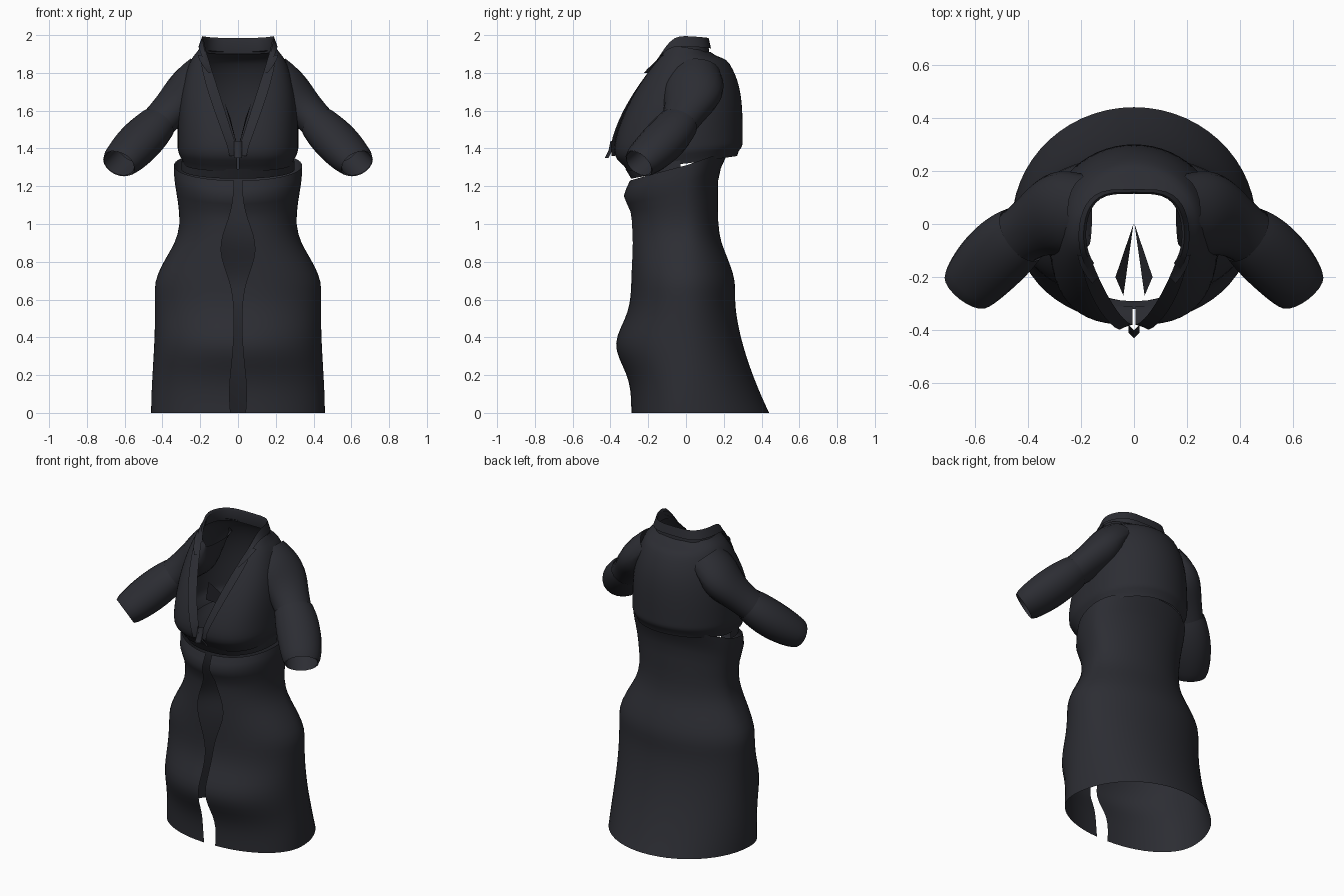
import bpy, bmesh
from math import sin, cos, asin, exp, pi
from mathutils import Vector

if "Cube" in bpy.data.objects:
    bpy.data.objects.remove(bpy.data.objects["Cube"])

cloth = bpy.data.materials.new("charcoal cloth")
cloth.use_nodes = True
charcoal = (0.025, 0.026, 0.033, 1)
cloth.diffuse_color = charcoal
cloth.node_tree.nodes["Principled BSDF"].inputs["Base Color"].default_value = charcoal


def bump(value, centre, spread):
    """Soft swelling that is one at its centre."""
    return exp(-((value - centre) / spread) ** 2)


def step(value, start, end):
    """Smooth change from zero to one."""
    s = min(1, max(0, (value - start) / (end - start)))
    return s * s * (3 - 2 * s)


def spread_values(start, end, count):
    return [start + (end - start) * i / count for i in range(count + 1)]


def sheet(name, rows, tube=False):
    """Skin a grid of points, then mirror it to the other side."""
    bm = bmesh.new()
    grid = [[bm.verts.new(point) for point in row] for row in rows]
    for low, high in zip(grid, grid[1:]):
        for j in range(len(low) - 1):
            bm.faces.new((low[j], low[j + 1], high[j + 1], high[j]))
    if tube:
        bmesh.ops.remove_doubles(bm, verts=bm.verts, dist=0.001)
        bmesh.ops.recalc_face_normals(bm, faces=bm.faces)
    mesh = bpy.data.meshes.new(name)
    bm.to_mesh(mesh)
    bm.free()
    mesh.materials.append(cloth)
    garment_part = bpy.data.objects.new(name, mesh)
    bpy.context.collection.objects.link(garment_part)
    mirror = garment_part.modifiers.new("mirror", "MIRROR")
    mirror.merge_threshold = 0.002
    bpy.ops.object.select_all(action="DESELECT")
    garment_part.select_set(True)
    bpy.context.view_layer.objects.active = garment_part
    bpy.ops.object.shade_smooth_by_angle(angle=0.8)


def half_ring(section, sweep=None, lift=0, steps=28):
    """Half a cross-section, from the front opening round towards the back.
    A lifted strip leaves the cloth gradually, starting flush at its edge."""
    height, width, front, back, gap, rise, front_power = section
    edge = asin((gap / width) ** (1 / front_power))
    last = pi if sweep is None else edge + sweep
    points = []
    for i, angle in enumerate(spread_values(edge, last, steps)):
        turn = cos(angle)
        depth, power = (-front, front_power) if turn > 0 else (back, 1)
        x = width * max(0, sin(angle)) ** power
        y = depth * abs(turn) ** power - lift * i / steps
        points.append((x, y, height + rise * (1 - turn) / 2))
    return points


def skirt_section(z):
    """Flared hem, full hips and a narrow waist."""
    waist = step(z, 0.66, 1)
    width = 0.44 + 0.02 * (1 - step(z, 0, 0.5)) - 0.13 * waist + 0.03 * step(z, 1, 1.2)
    front = 0.29 + 0.08 * bump(z, 0.36, 0.15) + 0.04 * bump(z, 1.15, 0.06)
    back = 0.26 - 0.09 * waist + 0.18 * max(0, 1 - z / 0.6) ** 1.6
    back += 0.06 * step(z, 1.1, 1.25)
    gap = 0.02 + 0.07 * bump(z, 0.87, 0.17) + 0.025 * bump(z, 0.1, 0.2)
    return z, width, front, back, gap, 0.16 * step(z, 0.9, 1.2), 0.95


def bodice_section(z):
    """Full bust, closing in towards the neck while the opening widens."""
    climb = max(0, (z - 1.4) / 0.56)
    tuck = bump(z, 1.28, 0.05)
    width = 0.32 - 0.12 * climb ** 3 - 0.03 * tuck
    front = 0.38 - 0.28 * climb ** 1.5 - 0.07 * tuck
    back = 0.3 - 0.17 * climb ** 4 - 0.03 * tuck
    gap = 0.005 + 0.18 * climb
    rise = 0.08 * (1 - step(z, 1.28, 1.5)) - 0.05 * step(z, 1.85, 1.96)
    return z, width, front, back, gap, rise, 0.72


sheet("skirt", [half_ring(skirt_section(z)) for z in spread_values(0, 1.23, 30)])
sheet("bodice", [half_ring(bodice_section(z)) for z in spread_values(1.28, 1.96, 24)])

# Lapels fold back from the front edges, with a pointed collar tip above
sheet("lapel", [half_ring(bodice_section(z), 0.08 + 0.4 * (z - 1.4), 0.02, 4)
                for z in spread_values(1.36, 1.84, 10)])
sheet("collar_tip", [half_ring(bodice_section(z), 0.1 + 3 * (z - 1.8), 0.03, 4)
                     for z in spread_values(1.8, 1.9, 4)])


def collar_row(scale, lift):
    """Line round the neck, dipping at the front and the nape."""
    points = []
    for angle in spread_values(-0.8, pi / 2, 14):
        dip = 0.01 if angle > 0 else 0.16
        x = 0.19 * max(0, cos(angle)) ** 0.5
        y = 0.16 * sin(angle) - 0.04
        height = 1.93 - dip * sin(angle) ** 2 + lift * step(angle, -1.2, 0.2)
        points.append((x * scale, y * scale, height))
    points[-1] = (0, *points[-1][1:])
    return points


# Standing collar with a rolled fold outside
sheet("collar", [collar_row(1.04, -0.02), collar_row(0.95, 0.05),
                 collar_row(1, 0.065), collar_row(1.1, 0.01)])


def arm_tube(name, start, end, radius, extra, sides=20):
    """Tube along the bent arm line, opening out below the shoulder."""
    rows = []
    for t in spread_values(start, end, 16):
        centre = Vector((0.17 + 0.46 * t, 0.05 - 0.3 * t * t, 1.8 - 0.48 * t))
        along = Vector((0.46, -0.6 * t, -0.48)).normalized()
        across = along.cross(Vector((0, 0, 1))).normalized()
        above = across.cross(along)
        size = radius(t)
        underarm = size * step(t, -0.1, 0.3)
        rows.append([centre + above * (size if cos(angle) > 0 else underarm) * cos(angle)
                     + across * (size + extra(t)) * sin(angle)
                     for angle in spread_values(0, 2 * pi, sides)])
    sheet(name, rows, tube=True)


def cuff_radius(t):
    return 0.08 + 0.03 * max(0, sin(2 * pi * (t - 0.5))) ** 0.6


arm_tube("sleeve", 0, 0.7, lambda t: 0.09 + 0.03 * bump(t, 0.14, 0.22),
         lambda t: 0.015 + 0.03 * bump(t, 0.25, 0.2))
arm_tube("cuff", 0.55, 1, cuff_radius, lambda t: 0.02)
arm_tube("cuff_lining", 0.85, 1, lambda t: 0.075, lambda t: 0.02)

# Ribbon crossing the front of the waist
sheet("waist_ribbon", [half_ring((z, 0.3, depth, 0.2, 0, 0.1, 0.9), 1.5)
                       for z, depth in ((1.24, 0.29), (1.29, 0.32))])

# Knot closing the front
sheet("front_knot", [[(0, -y, z), (0.02, 0.02 - y, z)]
                     for y, z in ((0.43, 1.35), (0.41, 1.39), (0.4, 1.44))])

# Thin inner facing behind the neckline
sheet("inner_facing", [[(0.002, 0, 1.4), (0.04, -0.27, 1.56)],
                       [(0.004, -0.01, 1.42), (0.07, -0.2, 1.64)]])
